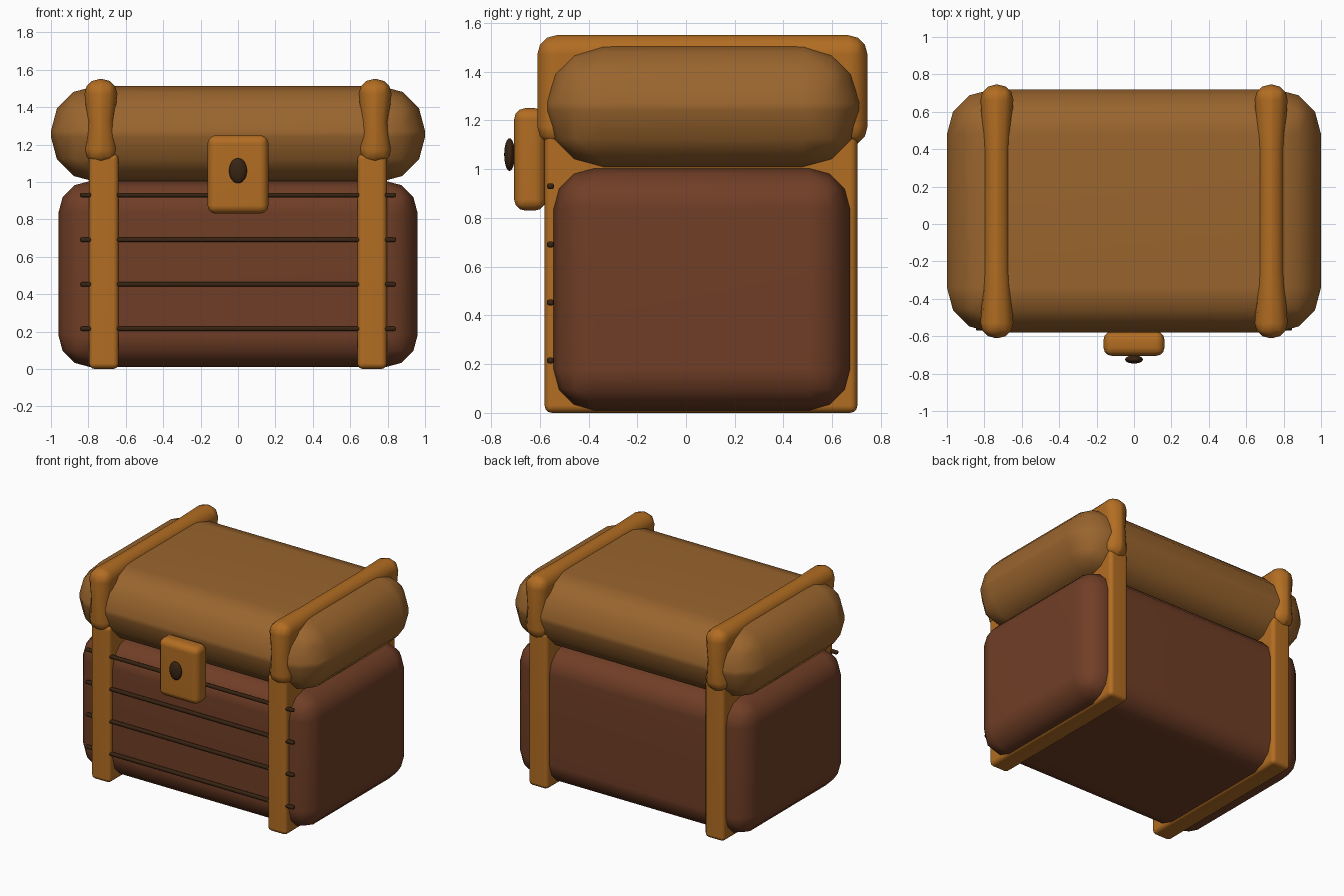
import bpy, bmesh
from mathutils import Vector

if "Cube" in bpy.data.objects:
    bpy.data.objects.remove(bpy.data.objects["Cube"])


def material(name, rgb):
    m = bpy.data.materials.new(name)
    lin = [((c / 255 + 0.055) / 1.055) ** 2.4 for c in rgb]
    m.diffuse_color = (*lin, 1)
    m.use_nodes = True
    m.node_tree.nodes["Principled BSDF"].inputs["Base Color"].default_value = m.diffuse_color
    return m


LID = material("light wood", (154, 101, 46))
BODY = material("red brown wood", (112, 62, 38))
BAND = material("orange brown trim", (178, 109, 34))
DARK = material("dark brown", (56, 36, 18))


def finish(name, bm, mat, weighted=True):
    me = bpy.data.meshes.new(name)
    bm.normal_update()
    bm.to_mesh(me)
    bm.free()
    me.materials.append(mat)
    me.polygons.foreach_set("use_smooth", [True] * len(me.polygons))
    ob = bpy.data.objects.new(name, me)
    bpy.context.collection.objects.link(ob)
    if weighted:
        ob.modifiers.new("flat panels", 'WEIGHTED_NORMAL')
    return ob


def rounded_box(lo, hi, radius, segments=3):
    lo, hi = Vector(lo), Vector(hi)
    bm = bmesh.new()
    bmesh.ops.create_cube(bm, size=1)
    for v in bm.verts:
        v.co = (lo + hi) / 2 + v.co * (hi - lo)
    bmesh.ops.bevel(bm, geom=bm.edges[:], offset=radius, segments=segments,
                    profile=0.5, affect='EDGES')
    return bm


# Chest body and padded lid
finish("chest_body", rounded_box((-0.96, -0.545, 0.01), (0.96, 0.675, 1.005), 0.17), BODY)
finish("lid", rounded_box((-1, -0.58, 1.0), (1, 0.72, 1.513), 0.24), LID)

for side, s in (("left", -1), ("right", 1)):
    # Straight band round the body
    x = s * 0.717
    finish(f"{side}_body_band",
           rounded_box((x - 0.079, -0.58, 0), (x + 0.079, 0.703, 1.15), 0.03), BAND)

    # Lid band, pinched between its bulging corners
    x = s * 0.733
    bm = rounded_box((x - 0.088, -0.61, 1.095), (x + 0.088, 0.745, 1.55), 0.08)
    cuts = [((0, 0, 1.32), (0, 0, 1))] + [((0, y, 0), (0, 1, 0)) for y in (-0.25, 0.07, 0.39)]
    for co, no in cuts:
        bmesh.ops.bisect_plane(bm, geom=bm.verts[:] + bm.edges[:] + bm.faces[:],
                               plane_co=co, plane_no=no)
    for v in bm.verts:
        if abs(v.co.z - 1.32) < 0.02 or abs(v.co.y - 0.07) < 0.4:
            v.co.x = x + (v.co.x - x) * 0.8
    finish(f"{side}_lid_band", bm, BAND)

# Dark seams between the front planks
for i, z in enumerate((0.215, 0.453, 0.691, 0.93)):
    finish(f"plank_seam_{i + 1}",
           rounded_box((-0.845, -0.57, z - 0.012), (0.845, -0.542, z + 0.012), 0.008, 2), DARK)

# Latch plate and keyhole
finish("latch_plate", rounded_box((-0.163, -0.705, 0.83), (0.163, -0.575, 1.25), 0.045), BAND)
bm = bmesh.new()
bmesh.ops.create_uvsphere(bm, u_segments=20, v_segments=12, radius=1)
for v in bm.verts:
    v.co = Vector((v.co.x * 0.048, -0.724 + v.co.y * 0.022, 1.06 + v.co.z * 0.067))
finish("keyhole", bm, DARK, weighted=False)
